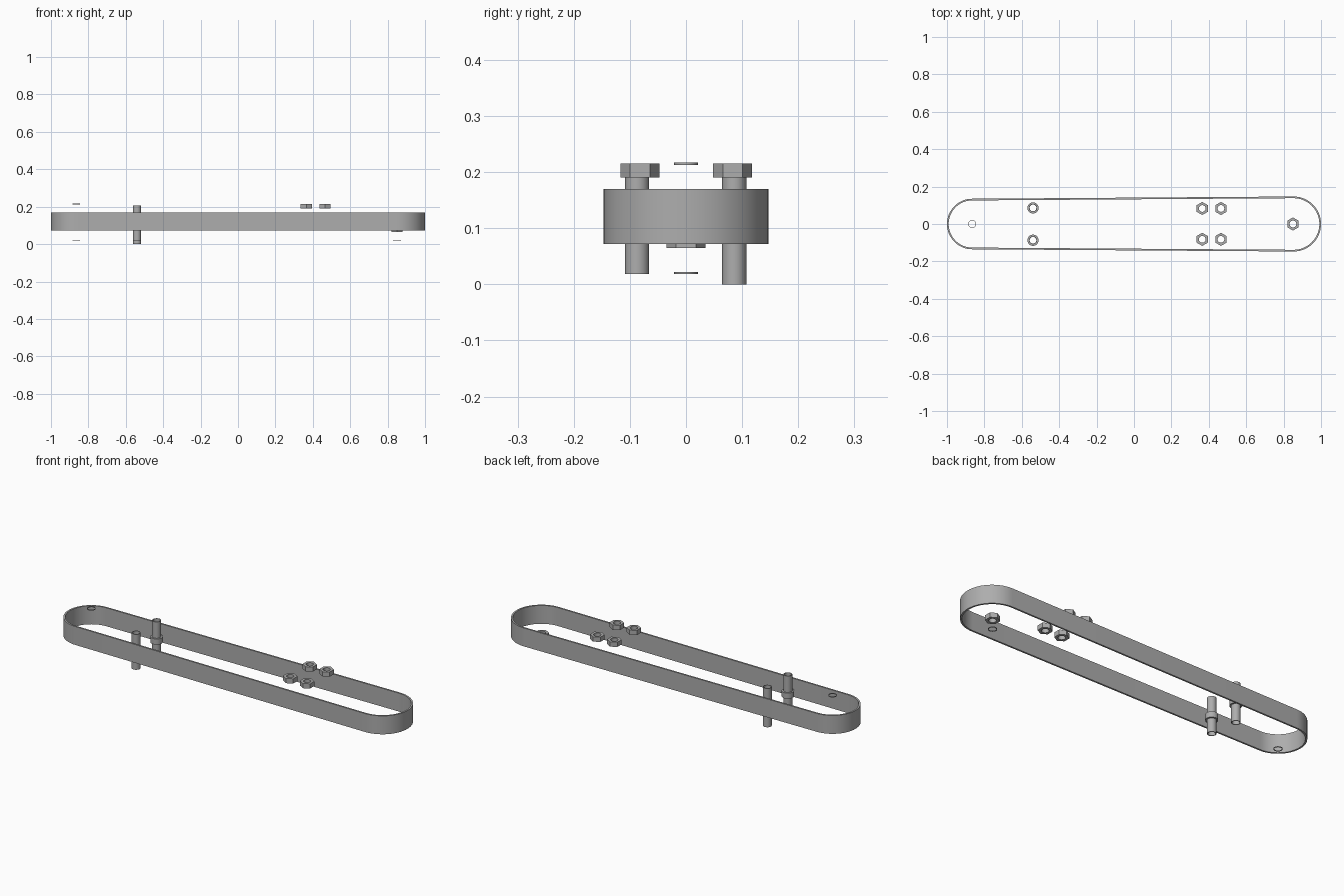
import bpy, bmesh, math

cube = bpy.data.objects.get("Cube")
if cube:
    bpy.data.objects.remove(cube, do_unlink=True)

steel = bpy.data.materials.new("grey steel")
steel.use_nodes = True
grey = (0.42, 0.42, 0.42, 1)
steel.diffuse_color = grey
steel.node_tree.nodes["Principled BSDF"].inputs["Base Color"].default_value = grey


def circle(r, n, x=0, y=0, start=0, sweep=2 * math.pi, closed=True):
    """Points along an arc; a closed circle leaves out the repeated end."""
    steps = n if closed else n - 1
    return [(x + r * math.cos(start + sweep * i / steps),
             y + r * math.sin(start + sweep * i / steps)) for i in range(n)]


def sleeve(name, outer, inner, z0, z1, at=(0, 0)):
    """Hollow wall between two matching outlines, from z0 to z1."""
    bm = bmesh.new()
    loops = [[bm.verts.new((x, y, z)) for x, y in pts]
             for pts, z in ((outer, z0), (outer, z1), (inner, z1), (inner, z0))]
    n = len(outer)
    for k in range(4):
        a, b = loops[k], loops[(k + 1) % 4]
        for i in range(n):
            j = (i + 1) % n
            bm.faces.new((a[i], a[j], b[j], b[i]))
    bmesh.ops.recalc_face_normals(bm, faces=bm.faces)
    mesh = bpy.data.meshes.new(name)
    bm.to_mesh(mesh)
    bm.free()
    mesh.materials.append(steel)
    ob = bpy.data.objects.new(name, mesh)
    ob.location = (*at, 0)
    bpy.context.collection.objects.link(ob)
    bpy.ops.object.select_all(action="DESELECT")
    ob.select_set(True)
    bpy.context.view_layer.objects.active = ob
    bpy.ops.object.shade_smooth_by_angle(angle=math.radians(30))
    return ob


def tube(name, r, hole, z0, z1, at):
    return sleeve(name, circle(r, 32), circle(hole, 32), z0, z1, at)


def hex_nut(name, z0, z1, at):
    """Six sided outside with corners toward front and back, round hole."""
    pts = []
    for i in range(24):
        a = math.pi / 2 + 2 * math.pi * i / 24
        local = (a - math.pi / 2) % (math.pi / 3) - math.pi / 6
        r = 0.0303 / math.cos(local)
        pts.append((r * math.cos(a), r * math.sin(a)))
    hole = circle(0.018, 24, start=math.pi / 2)
    return sleeve(name, pts, hole, z0, z1, at)


def band_outline(inset):
    """Slightly tapered racetrack."""
    right = circle(0.147 - inset, 33, 0.853, 0, -math.pi / 2, math.pi, False)
    left = circle(0.135 - inset, 33, -0.865, 0, math.pi / 2, math.pi, False)
    return right + left


# Long outer band
sleeve("band", band_outline(0), band_outline(0.009), 0.072, 0.17)

# Pair of upright pins with collars
for side, y, bottom in (("front", -0.087, 0.018), ("back", 0.086, 0)):
    tube(side + "_pin", 0.0215, 0.018, bottom, 0.207, (-0.54, y))
    tube(side + "_collar", 0.03, 0.0215, 0.09, 0.12, (-0.54, y))

# Four raised nuts and one low nut at the wide end
for side, y in (("front", -0.082), ("back", 0.083)):
    for place, x in (("inner", 0.365), ("outer", 0.465)):
        hex_nut(f"{side}_{place}_nut", 0.19, 0.215, (x, y))
hex_nut("end_nut", 0.065, 0.09, (0.85, 0))

# Thin rings at the two ends
for name, x, z in (("upper_ring", -0.865, 0.213),
                   ("lower_ring", -0.865, 0.018),
                   ("end_ring", 0.85, 0.018)):
    tube(name, 0.021, 0.0185, z, z + 0.004, (x, 0))
